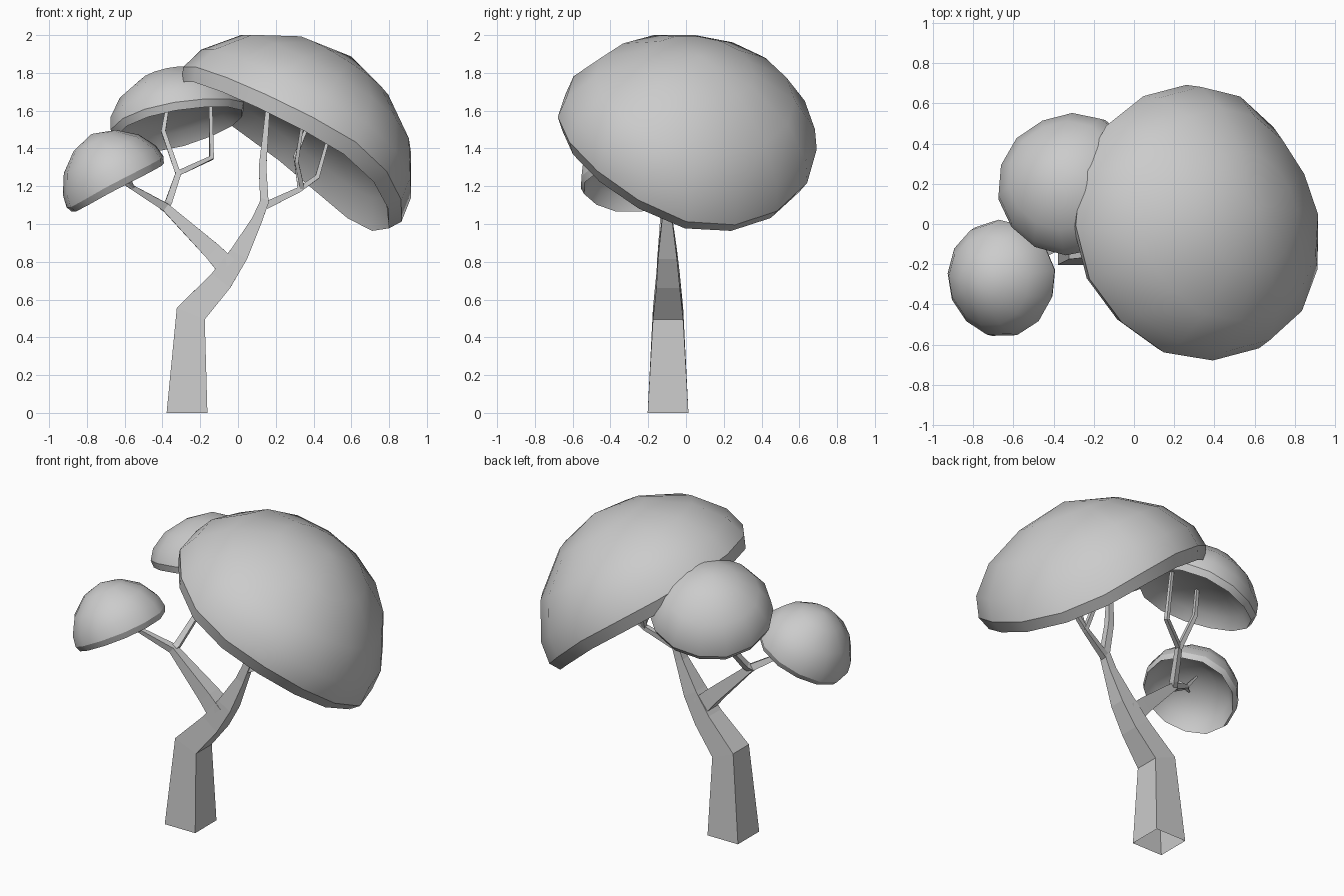
import bpy, bmesh, math, random
from mathutils import Vector

if "Cube" in bpy.data.objects:
    bpy.data.objects.remove(bpy.data.objects["Cube"])

random.seed(4)


def finish(bm, name):
    bmesh.ops.recalc_face_normals(bm, faces=bm.faces[:])
    mesh = bpy.data.meshes.new(name)
    bm.to_mesh(mesh)
    bm.free()
    obj = bpy.data.objects.new(name, mesh)
    bpy.context.collection.objects.link(obj)
    return obj


def limb(name, stations):
    """Four-sided tapering limb; each station is x, y, z, half width."""
    bm = bmesh.new()
    pts = [Vector(s[:3]) for s in stations]
    rings = []
    for i, s in enumerate(stations):
        t = Vector((0, 0, 0))
        if i > 0:
            t += (pts[i] - pts[i - 1]).normalized()
        if i < len(pts) - 1:
            t += (pts[i + 1] - pts[i]).normalized()
        if s[2] == 0:
            t = Vector((0, 0, 1))
        t.normalize()
        side = Vector((0, 1, 0)).cross(t).normalized()
        depth = t.cross(side)
        rings.append([bm.verts.new(pts[i] + (side * a + depth * b) * s[3])
                      for a, b in ((-1, -1), (1, -1), (1, 1), (-1, 1))])
    for lo, hi in zip(rings, rings[1:]):
        for k in range(4):
            j = (k + 1) % 4
            bm.faces.new((lo[k], lo[j], hi[j], hi[k]))
    bm.faces.new(rings[-1])
    return finish(bm, name)


def canopy(name, centre, axis, radius, height, sides, inner, arch, lift, droop):
    """Tilted dome: hollow underside, tucked-in rim band, outer shell.
    arch raises both sides of the rim, lift its front downhill quarter,
    droop lowers its downhill end."""
    profile = [(0.45, inner * 0.78), (0.8, inner * 0.3), (0.95, -0.13), (1.0, 0.0),
               (0.96, 0.24), (0.77, 0.58), (0.43, 0.86)]
    bm = bmesh.new()
    n = Vector(axis).normalized()
    down = Vector((n.x, n.y, 0))
    down = (down - n * n.dot(down)).normalized()
    v = n.cross(down)
    c = Vector(centre)
    wobble = [1 + random.uniform(-0.015, 0.015) for _ in range(sides)]
    rings = []
    for r, h in profile:
        ring = []
        for k in range(sides):
            a = 2 * math.pi * (k + 0.5) / sides
            ca, sa = math.cos(a), math.sin(a)
            bend = (arch * sa * sa + lift * max(math.cos(a + 0.7), 0) ** 2
                    - droop * max(ca, 0) ** 2) * r ** 3
            p = c + (down * ca + v * sa) * radius * r * wobble[k]
            ring.append(bm.verts.new(p + n * (height * h + bend)))
        rings.append(ring)
    under = bm.verts.new(c + n * height * inner)
    tip = bm.verts.new(c + n * height)
    for lo, hi in zip(rings, rings[1:]):
        for k in range(sides):
            j = (k + 1) % sides
            bm.faces.new((lo[k], lo[j], hi[j], hi[k]))
    for k in range(sides):
        j = (k + 1) % sides
        bm.faces.new((rings[-1][k], rings[-1][j], tip))
        bm.faces.new((rings[0][j], rings[0][k], under))
    for f in bm.faces:
        f.smooth = True
    for ring in rings[2:4]:
        for k in range(sides):
            bm.edges.get((ring[k], ring[(k + 1) % sides])).smooth = False
    return finish(bm, name)


# Trunk bending to the right
limb("trunk", [(-0.27, -0.095, 0, 0.108), (-0.25, -0.095, 0.525, 0.08),
               (-0.09, -0.095, 0.70, 0.062), (0.005, -0.098, 0.84, 0.05),
               (0.1, -0.1, 1.02, 0.028), (0.145, -0.1, 1.13, 0.022)])

# Left main branch
limb("left_branch", [(-0.06, -0.098, 0.775, 0.055), (-0.135, -0.1, 0.855, 0.047),
                     (-0.385, -0.11, 1.09, 0.022), (-0.57, -0.2, 1.2, 0.012)])

# Twigs holding the three canopies
twigs = {
    "right_twig_a": [(0.14, -0.1, 1.11, 0.022), (0.13, -0.07, 1.3, 0.02), (0.155, -0.03, 1.58, 0.012), (0.17, -0.01, 1.7, 0.008)],
    "right_twig_b": [(0.13, -0.1, 1.09, 0.02), (0.32, -0.05, 1.18, 0.014), (0.42, -0.03, 1.25, 0.012), (0.48, 0.0, 1.46, 0.008)],
    "right_twig_c": [(0.33, -0.05, 1.18, 0.013), (0.305, 0.03, 1.36, 0.011), (0.38, 0.06, 1.55, 0.008)],
    "right_twig_d": [(0.34, -0.05, 1.19, 0.012), (0.31, -0.12, 1.33, 0.01), (0.34, -0.16, 1.52, 0.008)],
    "middle_stem": [(-0.39, -0.115, 1.08, 0.02), (-0.37, -0.08, 1.11, 0.018), (-0.315, 0.03, 1.27, 0.015)],
    "middle_twig_a": [(-0.315, 0.03, 1.26, 0.014), (-0.395, 0.08, 1.49, 0.012), (-0.37, 0.13, 1.64, 0.009)],
    "middle_twig_b": [(-0.315, 0.03, 1.27, 0.014), (-0.14, 0.13, 1.35, 0.012), (-0.145, 0.17, 1.65, 0.009)],
    "left_twig_a": [(-0.56, -0.2, 1.195, 0.011), (-0.66, -0.22, 1.31, 0.006)],
    "left_twig_b": [(-0.56, -0.2, 1.195, 0.011), (-0.67, -0.3, 1.25, 0.006)],
    "left_twig_c": [(-0.56, -0.2, 1.195, 0.011), (-0.59, -0.29, 1.28, 0.006)],
}
for twig_name, path in twigs.items():
    limb(twig_name, path)

# Foliage domes
canopy("large_canopy", (0.295, 0.0, 1.435), (0.55, 0.14, 0.82), 0.7, 0.55, 16, 0.3, 0.05, 0.08, 0.1)
canopy("middle_canopy", (-0.315, 0.195, 1.54), (-0.2, 0.27, 0.94), 0.365, 0.3, 14, 0.3, 0.02, 0, 0.01)
canopy("small_canopy", (-0.655, -0.27, 1.23), (-0.44, -0.07, 0.9), 0.29, 0.275, 13, 0.4, 0.01, 0, 0.02)
